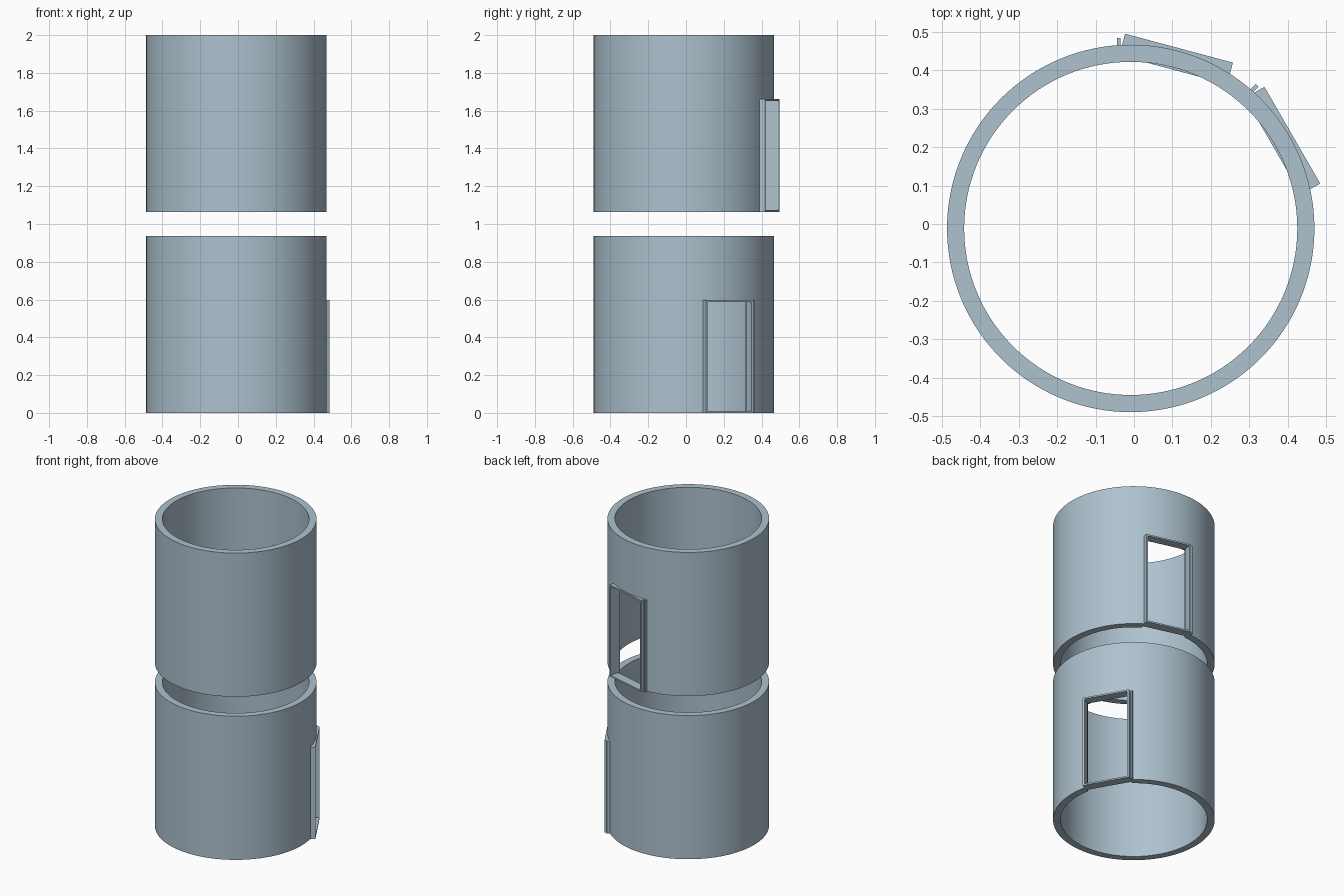
import bpy, bmesh
from math import radians
from mathutils import Matrix, Vector

cube = bpy.data.objects.get("Cube")
if cube:
    bpy.data.objects.remove(cube, do_unlink=True)

CENTRE = Vector((-0.0085, -0.0115, 0))
OUTER, INNER, WALL_H = 0.4775, 0.433, 0.9365
HALF_W, DOOR_H, TRIM = 0.145, 0.598, 0.01
DOOR_IN, DOOR_OUT = 0.427, 0.485

paint = bpy.data.materials.new("pale_blue_grey")
paint.use_nodes = True
colour = (0.42, 0.54, 0.62, 1)
paint.diffuse_color = colour
paint.node_tree.nodes["Principled BSDF"].inputs["Base Color"].default_value = colour


def make(name, bm, matrix):
    bmesh.ops.recalc_face_normals(bm, faces=bm.faces)
    bm.transform(matrix)
    mesh = bpy.data.meshes.new(name)
    bm.to_mesh(mesh)
    bm.free()
    mesh.materials.append(paint)
    obj = bpy.data.objects.new(name, mesh)
    bpy.context.collection.objects.link(obj)
    return obj


def box(bm, low, high):
    low, high = Vector(low), Vector(high)
    size = Matrix.Diagonal((high - low).to_4d())
    size[3][3] = 1
    bmesh.ops.create_cube(bm, size=1, matrix=Matrix.Translation((low + high) / 2) @ size)


def tube(name, base):
    # Spin a rectangular wall section around the axis
    bm = bmesh.new()
    section = [(INNER, 0), (OUTER, 0), (OUTER, WALL_H), (INNER, WALL_H)]
    verts = [bm.verts.new((r, 0, z)) for r, z in section]
    edges = [bm.edges.new((verts[i - 1], verts[i])) for i in range(4)]
    bmesh.ops.spin(bm, geom=verts + edges, axis=(0, 0, 1), cent=(0, 0, 0),
                   angle=radians(360), steps=128)
    bmesh.ops.remove_doubles(bm, verts=bm.verts, dist=0.0001)
    return make(name, bm, base)


def level(prefix, z, turn):
    base = Matrix.Translation(CENTRE + Vector((0, 0, z)))
    place = base @ Matrix.Rotation(radians(-turn), 4, 'Z')
    wall = tube(prefix + "_wall", base)

    # Doorway cut through the wall
    bm = bmesh.new()
    half = HALF_W - TRIM / 2
    box(bm, (-half, 0.3, -0.1), (half, 0.6, DOOR_H - TRIM / 2))
    cutter = make(prefix + "_cutter", bm, place)
    cutter.hide_render = True
    mod = wall.modifiers.new("doorway", 'BOOLEAN')
    mod.operation, mod.solver, mod.object = 'DIFFERENCE', 'EXACT', cutter
    bpy.ops.object.select_all(action='DESELECT')
    bpy.context.view_layer.objects.active = wall
    wall.select_set(True)
    bpy.ops.object.modifier_apply(modifier=mod.name)
    bpy.data.objects.remove(cutter, do_unlink=True)
    bpy.ops.object.shade_smooth_by_angle(angle=radians(30))

    # Door frame: rectangular loop extruded through the wall
    bm = bmesh.new()
    loops = []
    for inset in (0, TRIM):
        w, low, high = HALF_W - inset, inset, DOOR_H - inset
        loops.append([bm.verts.new((x, DOOR_IN, h)) for x, h in
                      ((-w, low), (w, low), (w, high), (-w, high))])
    a, b = loops
    faces = [bm.faces.new((a[i - 1], a[i], b[i], b[i - 1])) for i in range(4)]
    out = bmesh.ops.extrude_face_region(bm, geom=faces, use_keep_orig=True)
    moved = [v for v in out["geom"] if isinstance(v, bmesh.types.BMVert)]
    bmesh.ops.translate(bm, verts=moved, vec=(0, DOOR_OUT - DOOR_IN, 0))
    make(prefix + "_door_frame", bm, place)

    # Slim upright strip beside the frame
    bm = bmesh.new()
    box(bm, (-0.036, 0.46, 0), (-0.026, 0.4955, DOOR_H))
    make(prefix + "_door_strip", bm,
         base @ Matrix.Rotation(radians(15 - turn), 4, 'Z'))


level("lower", 0, 60)
level("upper", 2 - WALL_H, 15)
